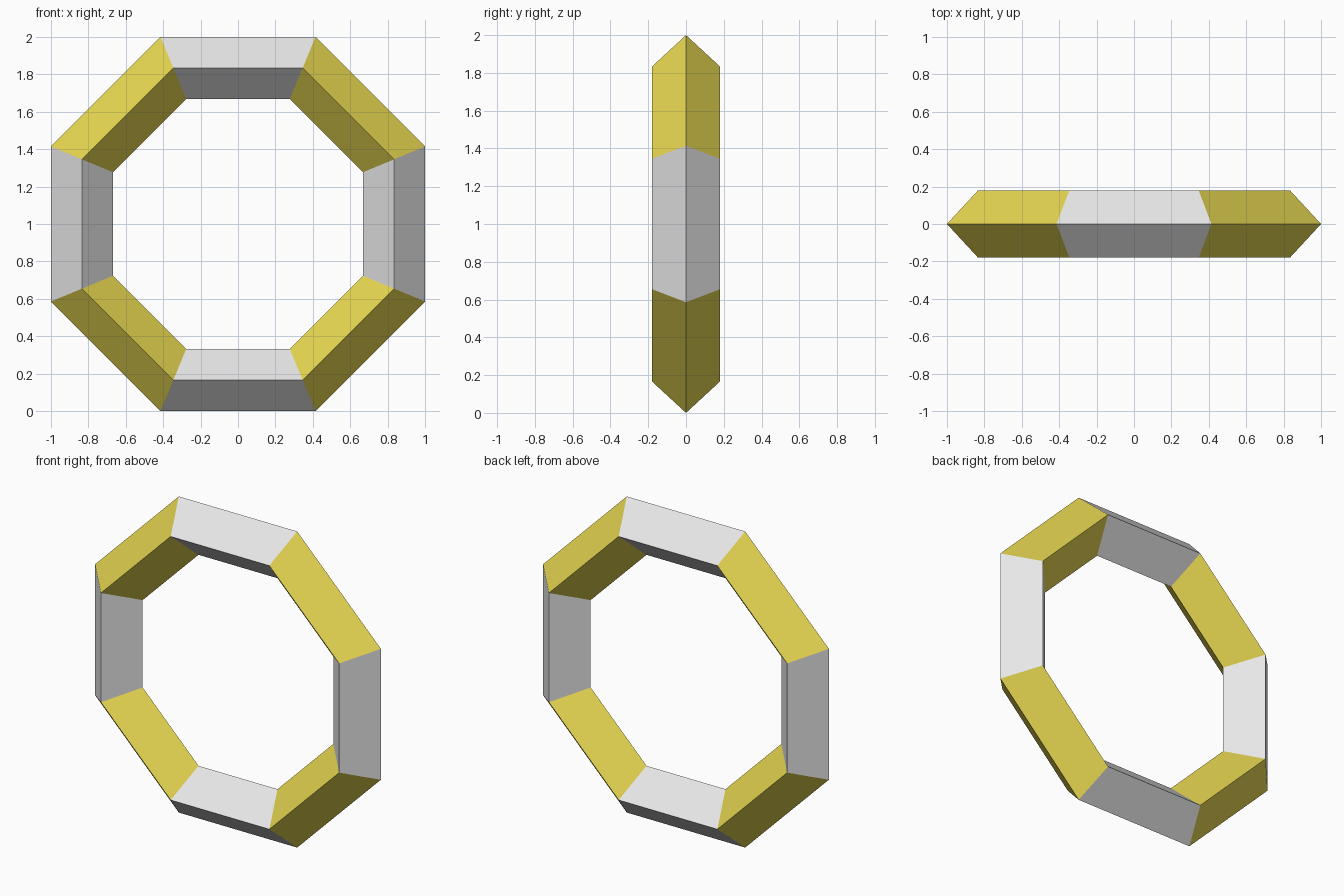
import bpy, bmesh, math

if "Cube" in bpy.data.objects:
    bpy.data.objects.remove(bpy.data.objects["Cube"])

SIDES = 8
APOTHEM = 1.0                                   # outer flat-to-centre distance
OUTER = APOTHEM / math.cos(math.pi / SIDES)     # outer corner radius
TUBE = 0.18                                     # diamond section radius
MAJOR = OUTER - TUBE


def material(name, rgb):
    m = bpy.data.materials.new(name)
    m.diffuse_color = (*rgb, 1.0)
    m.use_nodes = True
    m.node_tree.nodes["Principled BSDF"].inputs["Base Color"].default_value = m.diffuse_color
    return m


# Octagonal ring with a diamond cross-section, standing upright
bm = bmesh.new()
section = [(MAJOR + TUBE, 0), (MAJOR, TUBE), (MAJOR - TUBE, 0), (MAJOR, -TUBE)]
rings = []
for i in range(SIDES):
    a = math.tau * (i + 0.5) / SIDES
    rings.append([bm.verts.new((r * math.cos(a), y, APOTHEM + r * math.sin(a)))
                  for r, y in section])

# Alternate segments: diagonal ones yellow, upright and level ones white
for i in range(SIDES):
    p, q = rings[i], rings[(i + 1) % SIDES]
    for j in range(4):
        k = (j + 1) % 4
        face = bm.faces.new((p[j], p[k], q[k], q[j]))
        face.material_index = (i + 1) % 2
bmesh.ops.recalc_face_normals(bm, faces=bm.faces)

mesh = bpy.data.meshes.new("ring")
bm.to_mesh(mesh)
bm.free()
mesh.materials.append(material("white", (0.8, 0.8, 0.8)))
mesh.materials.append(material("yellow", (0.8, 0.68, 0.083)))
bpy.context.collection.objects.link(bpy.data.objects.new("ring", mesh))
